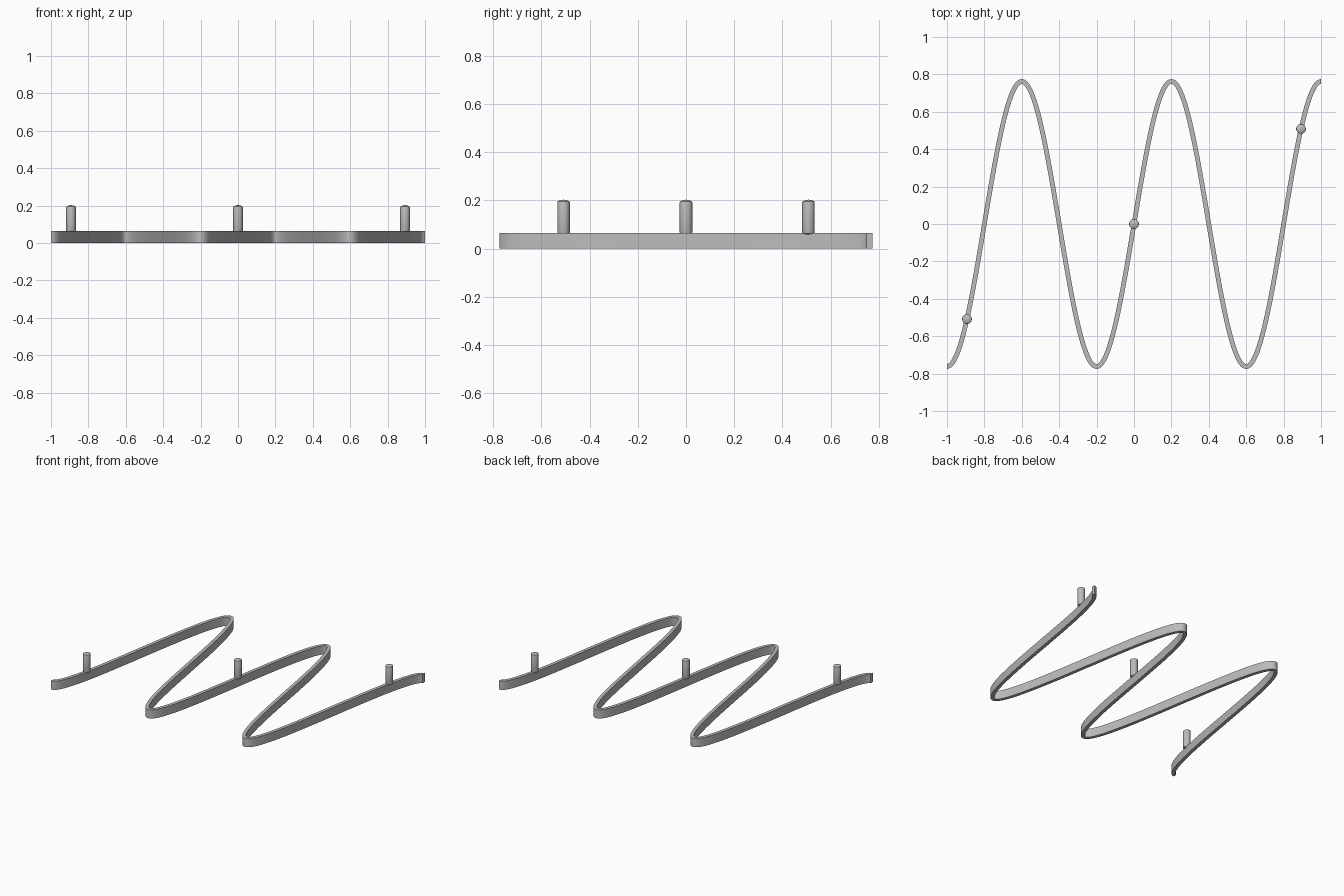
import bpy
import bmesh
import math
from mathutils import Vector

cube = bpy.data.objects.get("Cube")
if cube:
    bpy.data.objects.remove(cube, do_unlink=True)

AMP, FREQ = 0.762, 2.5 * math.pi
HALF_WIDTH, HEIGHT = 0.0125, 0.065
STEPS = 240

grey = bpy.data.materials.new("plain grey")
grey.use_nodes = True
colour = (0.5, 0.5, 0.5, 1)
grey.diffuse_color = colour
grey.node_tree.nodes["Principled BSDF"].inputs["Base Color"].default_value = colour


def wave(x):
    return AMP * math.sin(FREQ * x)


def add_object(name, bm):
    bmesh.ops.recalc_face_normals(bm, faces=bm.faces)
    mesh = bpy.data.meshes.new(name)
    bm.to_mesh(mesh)
    bm.free()
    mesh.materials.append(grey)
    obj = bpy.data.objects.new(name, mesh)
    bpy.context.collection.objects.link(obj)
    bpy.ops.object.select_all(action="DESELECT")
    obj.select_set(True)
    bpy.context.view_layer.objects.active = obj
    bpy.ops.object.shade_smooth_by_angle(angle=math.radians(30))
    return obj


# Wavy ribbon: a rectangular section swept along the sine path
bm = bmesh.new()
rings = []
for i in range(STEPS + 1):
    # Stations gather towards the bends of the wave
    u = 2 * i / STEPS - 1
    x = u + 0.085 * math.sin(2 * FREQ * u) * 0.6
    slope = AMP * FREQ * math.cos(FREQ * x)
    side = Vector((-slope, 1, 0)).normalized() * HALF_WIDTH
    centre = Vector((x, wave(x), 0))
    up = Vector((0, 0, HEIGHT))
    corners = (centre - side, centre + side, centre + side + up, centre - side + up)
    rings.append([bm.verts.new(p) for p in corners])
for a, b in zip(rings, rings[1:]):
    for k in range(4):
        n = (k + 1) % 4
        bm.faces.new((a[k], a[n], b[n], b[k]))
bm.faces.new(rings[0])
bm.faces.new(rings[-1])
add_object("wavy_ribbon", bm)

# Round posts with shallow domed ends, standing on the ribbon
POST = [(0, 0.055), (0.025, 0.063), (0.026, 0.066), (0.026, 0.192),
        (0.025, 0.195), (0.016, 0.2), (0, 0.203)]
for name, x in (("right_post", -0.893), ("middle_post", 0), ("left_post", 0.893)):
    bm = bmesh.new()
    verts = [bm.verts.new((r, 0, z)) for r, z in POST]
    edges = [bm.edges.new(pair) for pair in zip(verts, verts[1:])]
    bmesh.ops.spin(bm, geom=verts + edges, cent=(0, 0, 0), axis=(0, 0, 1),
                   angle=math.tau, steps=32)
    bmesh.ops.remove_doubles(bm, verts=bm.verts, dist=0.0001)
    bmesh.ops.translate(bm, verts=bm.verts, vec=(x, wave(x), 0))
    add_object(name, bm)
